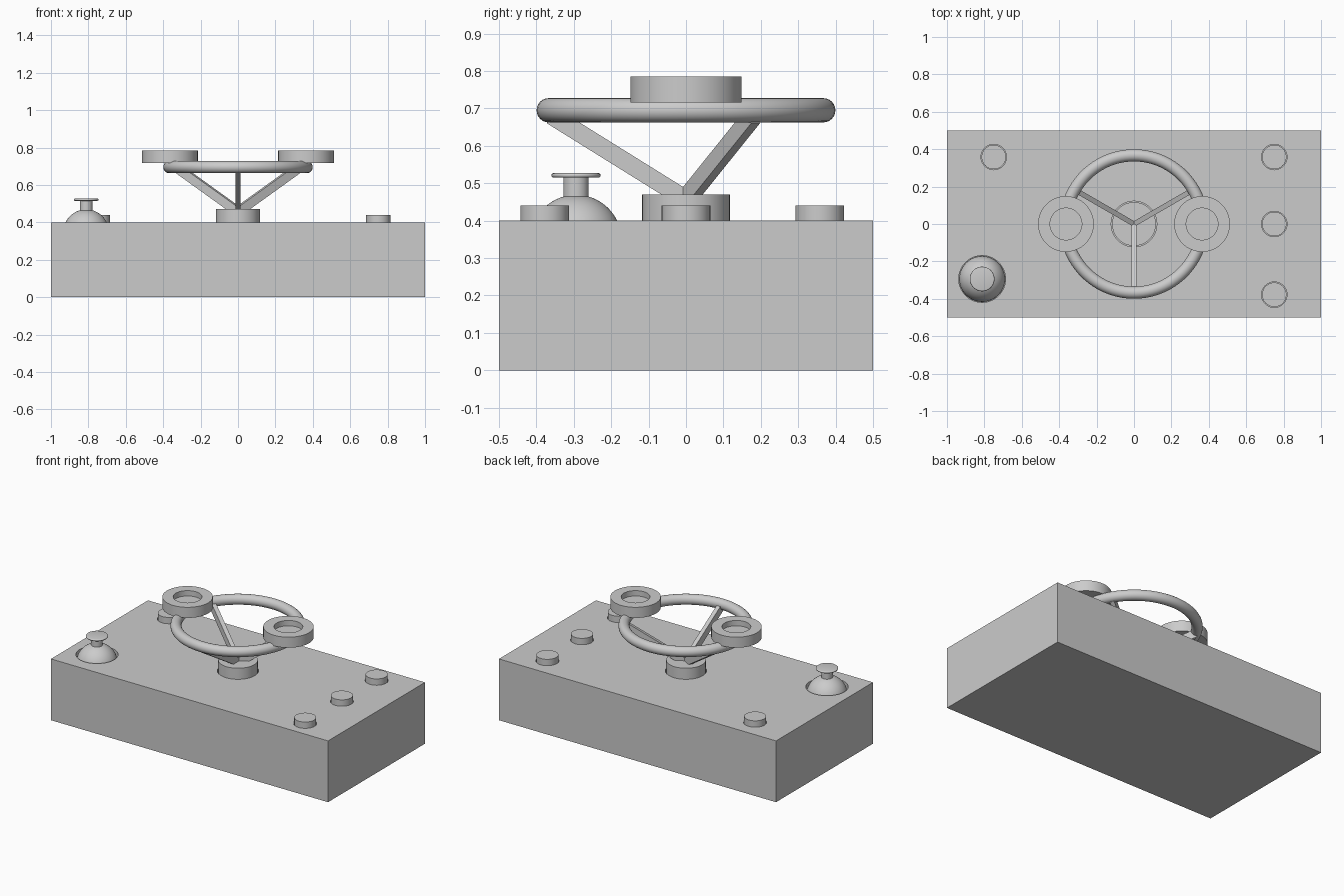
import bpy
import bmesh
import math
from mathutils import Vector

if "Cube" in bpy.data.objects:
    bpy.data.objects.remove(bpy.data.objects["Cube"], do_unlink=True)

grey = bpy.data.materials.new("plain_grey")
grey.use_nodes = True
grey.diffuse_color = (0.6, 0.6, 0.6, 1)
grey.node_tree.nodes["Principled BSDF"].inputs["Base Color"].default_value = grey.diffuse_color

TOP = 0.40      # panel surface
SEAM = 0.34     # joint between casing and panel


def finish(obj, name, smooth=True):
    obj.name = name
    obj.data.materials.clear()
    obj.data.materials.append(grey)
    if smooth:
        bpy.ops.object.select_all(action="DESELECT")
        obj.select_set(True)
        bpy.context.view_layer.objects.active = obj
        bpy.ops.object.shade_smooth_by_angle(angle=math.radians(35))
    return obj


def box(name, centre, size):
    bpy.ops.mesh.primitive_cube_add(size=1, location=centre)
    obj = bpy.context.object
    obj.scale = size
    bpy.ops.object.transform_apply(location=False, rotation=False, scale=True)
    return finish(obj, name, False)


def cylinder(name, x, y, radius, low, high):
    bpy.ops.mesh.primitive_cylinder_add(vertices=64, radius=radius, depth=high - low,
                                        location=(x, y, (low + high) / 2))
    return finish(bpy.context.object, name)


def lathe(name, x, y, profile, steps=64):
    """Spin a radius/height profile about a vertical axis."""
    bm = bmesh.new()
    verts = [bm.verts.new((r, 0, z)) for r, z in profile]
    edges = [bm.edges.new(pair) for pair in zip(verts, verts[1:])]
    bmesh.ops.spin(bm, geom=verts + edges, cent=(0, 0, 0), axis=(0, 0, 1),
                   angle=math.tau, steps=steps, use_duplicate=False)
    bmesh.ops.remove_doubles(bm, verts=bm.verts, dist=0.0001)
    bmesh.ops.recalc_face_normals(bm, faces=bm.faces)
    mesh = bpy.data.meshes.new(name)
    bm.to_mesh(mesh)
    bm.free()
    obj = bpy.data.objects.new(name, mesh)
    obj.location = (x, y, 0)
    bpy.context.collection.objects.link(obj)
    return finish(obj, name)


# Casing and top panel
box("casing", (0, 0, SEAM / 2), (2, 1, SEAM))
panel = box("top_panel", (0, 0, (SEAM + TOP) / 2), (2, 1, TOP - SEAM))


def cut_hole(x, y, radius):
    cutter = cylinder("hole_cutter", x, y, radius, SEAM - 0.05, TOP + 0.05)
    mod = panel.modifiers.new("hole", "BOOLEAN")
    mod.operation = "DIFFERENCE"
    mod.solver = "EXACT"
    mod.object = cutter
    bpy.context.view_layer.objects.active = panel
    bpy.ops.object.modifier_apply(modifier=mod.name)
    bpy.data.objects.remove(cutter, do_unlink=True)


# Push buttons
buttons = {"front_left_button": (0.75, -0.378), "middle_left_button": (0.75, 0),
           "back_left_button": (0.75, 0.358), "back_right_button": (-0.75, 0.358)}
for name, (x, y) in buttons.items():
    cut_hole(x, y, 0.068)
    cylinder(name, x, y, 0.065, SEAM, 0.44)

# Joystick: ball, neck and thin cap
jx, jy = -0.812, -0.294
cut_hole(jx, jy, 0.125)
ball_z, ball_r = 0.347, 0.122
arc = [math.radians(a) for a in range(0, 91, 5)]
lathe("joystick_ball", jx, jy,
      [(0, ball_z)] + [(ball_r * math.cos(a), ball_z + ball_r * math.sin(a)) for a in arc])
cylinder("joystick_neck", jx, jy, 0.034, 0.45, 0.518)
cap_arc = [math.radians(a) for a in range(-90, 91, 30)]
lathe("joystick_cap", jx, jy,
      [(0, 0.515)] + [(0.06 + 0.006 * math.cos(a), 0.521 + 0.006 * math.sin(a)) for a in cap_arc]
      + [(0, 0.527)])

# Steering wheel: hub, rim and three spokes
cut_hole(0, 0, 0.122)
cylinder("wheel_hub", 0, 0, 0.117, SEAM, 0.47)
bpy.ops.mesh.primitive_torus_add(major_radius=0.367, minor_radius=0.0325, major_segments=96,
                                 minor_segments=24, location=(0, 0, 0.695))
finish(bpy.context.object, "wheel_rim")
for name, degrees in (("front_spoke", 270), ("left_spoke", 30), ("right_spoke", 150)):
    angle = math.radians(degrees)
    start = Vector((0, 0, 0.457))
    end = Vector((0.36 * math.cos(angle), 0.36 * math.sin(angle), 0.681))
    spoke = box(name, (start + end) / 2, ((end - start).length, 0.027, 0.048))
    slope = math.atan2(end.z - start.z, 0.36)
    spoke.rotation_euler = (0, -slope, angle)

# Hand grips: shallow cups on both sides of the rim
for name, side in (("left_grip", 1), ("right_grip", -1)):
    lathe(name, side * 0.364, 0,
          [(0, 0.716), (0.149, 0.716), (0.149, 0.785), (0.085, 0.785), (0.085, 0.75), (0, 0.75)])
